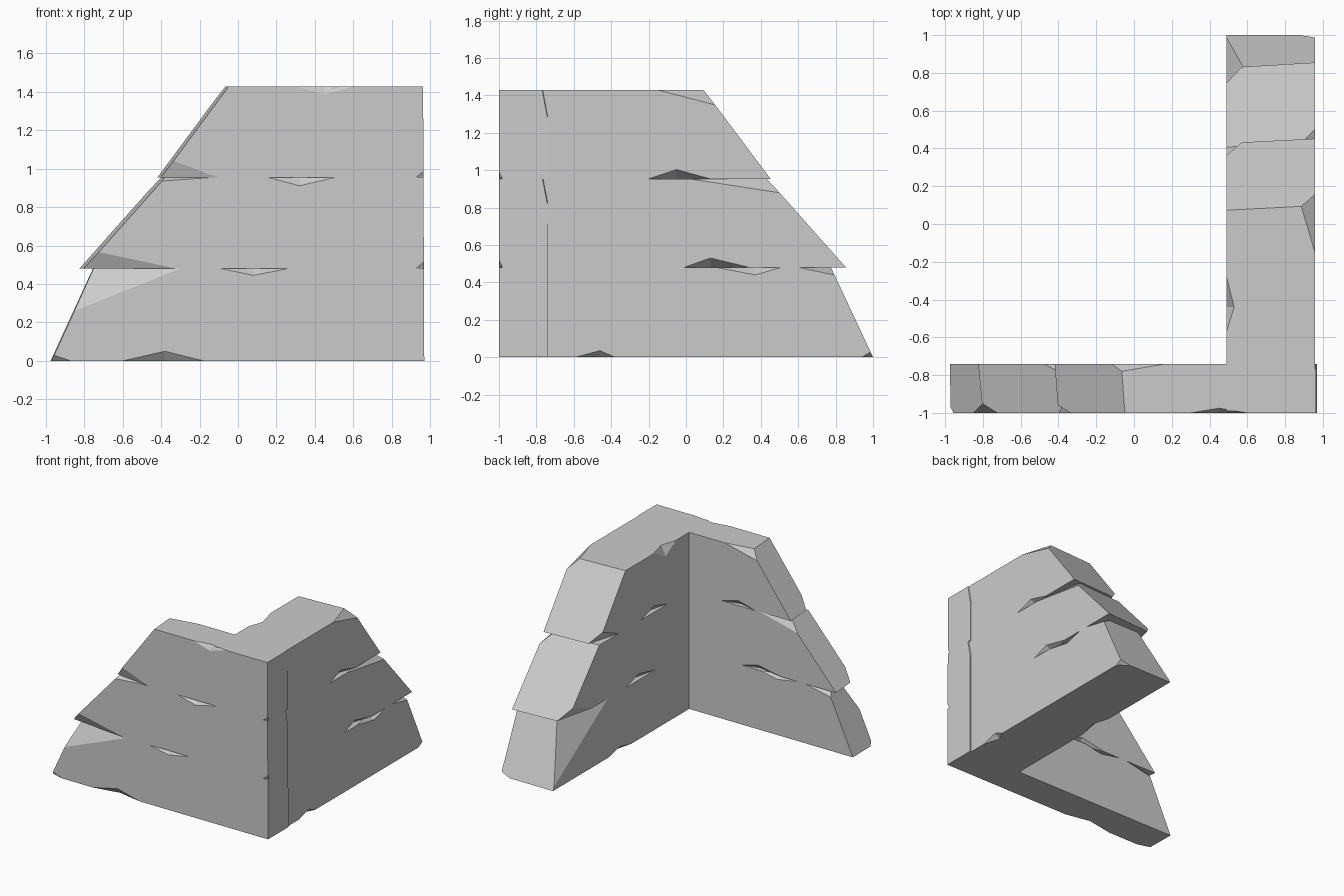
import bpy, bmesh
from mathutils import Vector

if "Cube" in bpy.data.objects:
    bpy.data.objects.remove(bpy.data.objects["Cube"])

Z = [0.0, 0.48, 0.953, 1.428]


def mesh_object(name, bm):
    me = bpy.data.meshes.new(name)
    bm.to_mesh(me)
    bm.free()
    ob = bpy.data.objects.new(name, me)
    bpy.context.collection.objects.link(ob)
    return ob


def hull(bm, pts):
    vs = [bm.verts.new(p) for p in pts]
    bmesh.ops.convex_hull(bm, input=vs)


def stone(name, corners, cuts, notches):
    """Convex slab, corners sliced by planes, edges chipped by wedge notches."""
    bm = bmesh.new()
    hull(bm, corners)
    bmesh.ops.dissolve_limit(bm, angle_limit=0.002, verts=bm.verts[:], edges=bm.edges[:])
    centre = sum((Vector(c) for c in corners), Vector()) / len(corners)
    for tri in cuts:
        p, q, r = map(Vector, tri)
        n = (q - p).cross(r - p).normalized()
        if n.dot(p - centre) < 0:
            n = -n
        res = bmesh.ops.bisect_plane(bm, geom=bm.verts[:] + bm.edges[:] + bm.faces[:],
                                     plane_co=p, plane_no=n, clear_outer=True)
        rim = [e for e in res['geom_cut'] if isinstance(e, bmesh.types.BMEdge)]
        bmesh.ops.holes_fill(bm, edges=rim, sides=0)
    bmesh.ops.recalc_face_normals(bm, faces=bm.faces[:])
    ob = mesh_object(name, bm)
    # wedge cutters pushed slightly outside the slab
    cb = bmesh.new()
    for a, b, p1, p2 in notches:
        a, b, p1, p2 = map(Vector, (a, b, p1, p2))
        m = (p1 + p2) / 2
        hull(cb, [m + 1.6 * (a - m), m + 1.6 * (b - m), m + 1.8 * (p1 - m), m + 1.8 * (p2 - m)])
    bmesh.ops.recalc_face_normals(cb, faces=cb.faces[:])
    cutter = mesh_object("chip_cutter", cb)
    cutter.hide_render = True
    mod = ob.modifiers.new("chips", 'BOOLEAN')
    mod.operation, mod.solver, mod.object = 'DIFFERENCE', 'EXACT', cutter
    dg = bpy.context.evaluated_depsgraph_get()
    me = bpy.data.meshes.new_from_object(ob.evaluated_get(dg))
    ob.modifiers.clear()
    ob.data = me
    bpy.data.objects.remove(cutter)
    return ob


def nx(a, b, mid, y, z, h, d):
    """Chip on an edge running along x."""
    return (a, y, z), (b, y, z), (mid, y, z + h), (mid, y + d, z)


def ny(a, b, mid, x, z, h, d):
    """Chip on an edge running along y."""
    return (x, a, z), (x, b, z), (x, mid, z + h), (x + d, mid, z)


# Front wall courses: (left x at bottom, left x at top, skew)
front = [(-0.975, -0.755, 0.005), (-0.825, -0.405, 0.025), (-0.42, -0.068, 0.02)]
F, B = -1.0, -0.74
z1, z2, z3 = Z[1:]
front_cuts = [
    [[(-0.30, F, z1), (-0.80, F, 0.28), (-0.75, F + 0.10, z1)],
     [(-0.87, F, 0), (-0.96, F, 0.03), (-0.97, F + 0.03, 0)],
     [(-0.55, B, z1), (-0.79, B, 0.43), (-0.755, B - 0.04, z1)]],
    [[(-0.32, F, z1), (-0.72, F, 0.565), (-0.80, F + 0.05, z1)],
     [(-0.15, F, z2), (-0.40, F, 0.935), (-0.385, F + 0.03, z2)],
     [(-0.15, B, z2), (-0.48, B, 0.87), (-0.40, B - 0.04, z2)],
     [(0.97, B, 0.80), (0.97, B - 0.03, z2), (0.91, B, z2)]],
    [[(-0.10, F, z2), (-0.335, F, 1.04), (-0.40, F + 0.04, z2)],
     [(0.17, B, z3), (-0.12, B, 1.36), (-0.065, B - 0.04, z3)],
     [(0.965, B, 1.27), (0.965, B - 0.03, z3), (0.91, B, z3)]],
]
for i in (1, 2):   # small chips at the outer vertical corner
    front_cuts[i].append([(0.92, F, Z[i]), (0.967, F, Z[i] + 0.04), (0.967, F + 0.02, Z[i])])
front_notches = [
    [nx(-0.60, -0.18, -0.38, F, 0, 0.05, 0.04), nx(-0.09, 0.26, 0.08, F, z1, -0.035, 0.04),
     nx(-0.48, -0.15, -0.30, B, z1, -0.03, -0.04)],
    [nx(0.16, 0.50, 0.32, F, z2, -0.042, 0.04), nx(-0.33, 0.02, -0.12, B, z1, 0.04, -0.04)],
    [nx(0.30, 0.60, 0.45, F, z3, -0.042, 0.025), nx(-0.10, 0.20, 0.05, B, z2, 0.04, -0.04)],
]
for i, (xb, xt, s) in enumerate(front):
    pts = []
    for z, x, r in ((Z[i], xb, 0.969 - 0.002 * i), (Z[i + 1], xt, 0.967 - 0.002 * i)):
        pts += [(x + s, F, z), (x, B, z), (r, F, z), (r, B, z)]
    stone(f"front_course_{i + 1}", pts, front_cuts[i], front_notches[i])

# Side wall courses: (back y at bottom, back y at top, skew)
side = [(1.0, 0.775, 0.0), (0.855, 0.435, 0.028), (0.452, 0.097, 0.024)]
L, R, S = 0.49, 0.958, -0.99
side_cuts = [
    [[(R, 0.60, z1), (R, 0.79, 0.44), (R - 0.07, 0.775, z1)],
     [(R, 0.94, 0), (R, 0.99, 0.03), (R - 0.08, 1.0, 0)],
     [(L, 0.30, z1), (L, 0.985, 0.03), (L + 0.12, 0.775, z1)]],
    [[(R, 0.02, z2), (R, 0.495, 0.88), (R - 0.07, 0.435, z2)],
     [(L, 0.50, z1), (L, 0.74, 0.57), (L + 0.08, 0.83, z1)]],
    [[(R, -0.15, z3), (R, 0.14, 1.353), (R - 0.073, 0.095, z3)],
     [(L, 0.16, z2), (L, 0.36, 1.04), (L + 0.08, 0.43, z2)]],
]
side_notches = [
    [ny(0.16, 0.51, 0.37, R, z1, -0.04, -0.05), ny(-0.59, -0.38, -0.46, R, 0, 0.035, -0.04),
     ny(0.0, 0.29, 0.15, L, 0, 0.035, 0.04)],
    [ny(-0.01, 0.34, 0.13, R, z1, 0.05, -0.07), ny(-0.31, 0.07, -0.1, L, z1, 0.05, 0.05)],
    [ny(-0.20, 0.13, -0.05, R, z2, 0.05, -0.07), ny(-0.47, -0.12, -0.3, L, z2, 0.05, 0.05),
     ny(-0.57, -0.28, -0.44, L, z3, -0.08, 0.04)],
]
for i, (yb, yt, s) in enumerate(side):
    pts = []
    for z, y in ((Z[i], yb), (Z[i + 1], yt)):
        pts += [(L, S, z), (R, S, z), (R, y, z), (L, y - s, z)]
    stone(f"side_course_{i + 1}", pts, side_cuts[i], side_notches[i])
